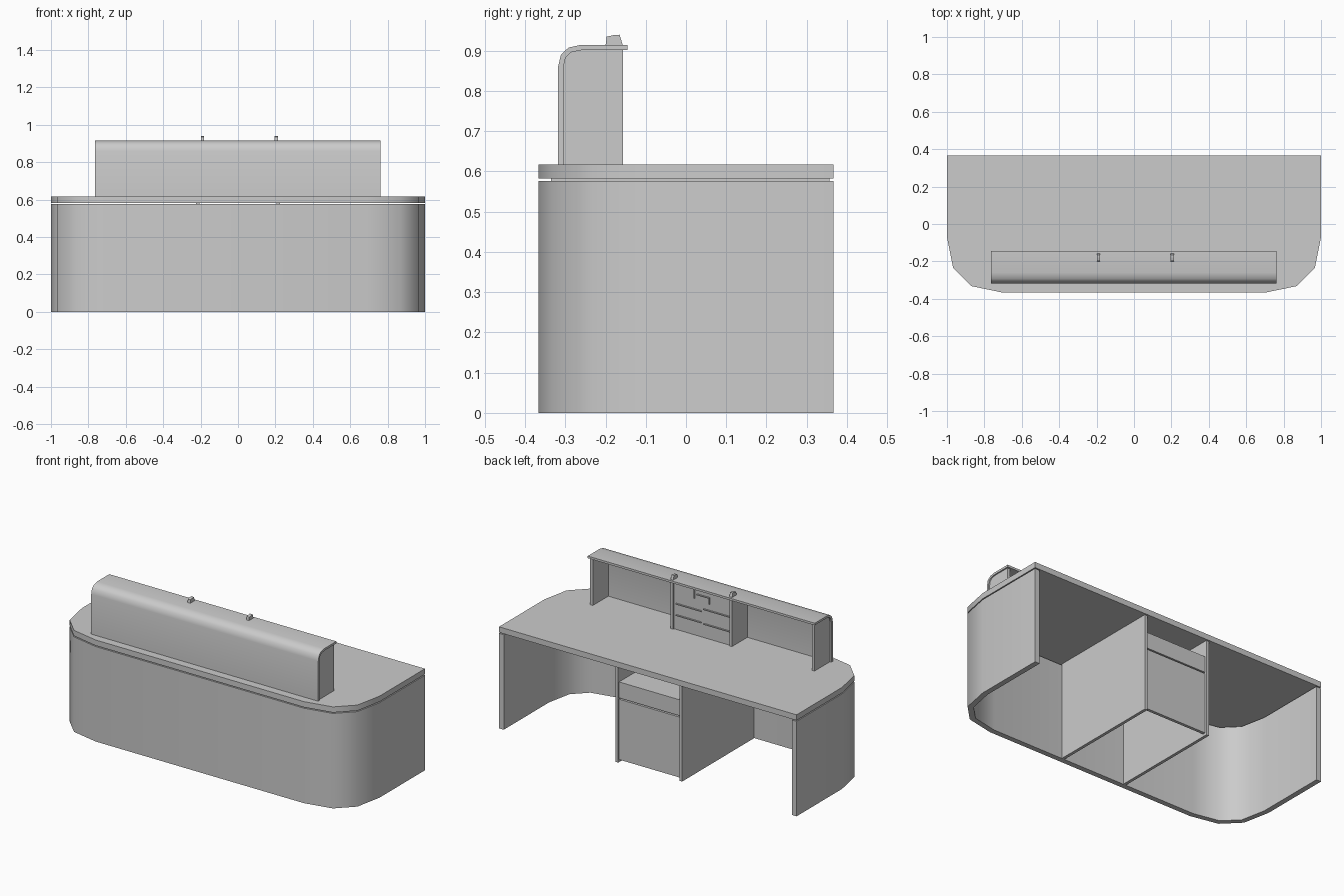
import bpy, bmesh, math
from mathutils import Vector

if "Cube" in bpy.data.objects:
    bpy.data.objects.remove(bpy.data.objects["Cube"])


def prism(name, pts, axis, a, b, smooth=False):
    """Extrude a 2D outline: 'z' takes (x, y) points, 'x' takes (y, z) points."""
    bm = bmesh.new()
    if axis == 'z':
        vs = [bm.verts.new((p[0], p[1], a)) for p in pts]
        move = Vector((0, 0, b - a))
    else:
        vs = [bm.verts.new((a, p[0], p[1])) for p in pts]
        move = Vector((b - a, 0, 0))
    face = bm.faces.new(vs)
    ext = bmesh.ops.extrude_face_region(bm, geom=[face])
    bmesh.ops.translate(bm, vec=move, verts=[g for g in ext['geom'] if isinstance(g, bmesh.types.BMVert)])
    bmesh.ops.recalc_face_normals(bm, faces=bm.faces)
    me = bpy.data.meshes.new(name)
    bm.to_mesh(me)
    bm.free()
    ob = bpy.data.objects.new(name, me)
    bpy.context.collection.objects.link(ob)
    if smooth:
        bpy.ops.object.select_all(action='DESELECT')
        ob.select_set(True)
        bpy.context.view_layer.objects.active = ob
        bpy.ops.object.shade_smooth_by_angle(angle=math.radians(40))
    return ob


def box(name, x0, x1, y0, y1, z0, z1):
    return prism(name, [(x0, y0), (x1, y0), (x1, y1), (x0, y1)], 'z', z0, z1)


def offset(pts, d):
    """Mitred parallel copy of an open path, on its right-hand side."""
    pts = [Vector(p) for p in pts]
    normals = []
    for p, q in zip(pts, pts[1:]):
        t = (q - p).normalized()
        normals.append(Vector((t.y, -t.x)))
    out = []
    for i, p in enumerate(pts):
        n0, n1 = normals[max(i - 1, 0)], normals[min(i, len(normals) - 1)]
        out.append(p + (n0 + n1) * (d / (1 + n0.dot(n1))))
    return [tuple(p) for p in out]


# Worktop outline, from back right round the front to back left
right = [(1, 0.367), (1, -0.07), (0.967, -0.235), (0.87, -0.332), (0.70, -0.367)]
outline = right + [(-x, y) for x, y in reversed(right)]
prism("worktop", outline, 'z', 0.583, 0.617, True)

# Wrap-around outer wall, open at the back
prism("outer_wall", outline + offset(outline, 0.032)[::-1], 'z', 0, 0.577, True)

# Pedestal dividers reach up to the worktop
for x, side in ((-0.215, "left"), (0.215, "right")):
    box(f"divider_{side}", x - 0.009, x + 0.009, -0.335, 0.357, 0, 0.583)

# Drawer fronts and the shelf above them
box("upper_drawer_front", -0.206, 0.206, 0.33, 0.348, 0.39, 0.487)
box("lower_drawer_front", -0.206, 0.206, 0.33, 0.348, 0.015, 0.382)
box("pedestal_shelf", -0.206, 0.206, -0.335, 0.33, 0.47, 0.487)

# Raised counter shell with rounded front edge
shell = [(-0.318, 0.617), (-0.318, 0.86), (-0.311, 0.89), (-0.292, 0.908), (-0.26, 0.915), (-0.145, 0.915)]
inner = offset(shell, 0.013)
prism("counter_shell", shell + inner[::-1], 'x', -0.764, 0.762, True)

# Upright panels under the counter
panel = inner[:-1] + [(-0.157, 0.902), (-0.157, 0.617)]
for i, x in enumerate((-0.745, -0.19, 0.205, 0.745)):
    prism(f"counter_panel_{i + 1}", panel, 'x', x - 0.009, x + 0.009)

# Utility board between the middle panels, with thin raised ledges
box("utility_board", -0.181, 0.196, -0.18, -0.165, 0.617, 0.902)
ledges = [(0.01, 0.18, 0.771, 0.777), (-0.18, -0.005, 0.787, 0.793),
          (0.01, 0.18, 0.702, 0.708), (-0.18, -0.005, 0.698, 0.704),
          (0.055, 0.061, 0.84, 0.90), (-0.045, 0.04, 0.865, 0.871),
          (-0.045, -0.039, 0.83, 0.865)]
for i, (x0, x1, z0, z1) in enumerate(ledges):
    box(f"board_ledge_{i + 1}", x0, x1, -0.165, -0.158, z0, z1)

# Small blocks on top of the counter
block = [(-0.2, 0.913), (-0.197, 0.935), (-0.18, 0.939), (-0.165, 0.94), (-0.157, 0.913)]
for x, side in ((-0.19, "left"), (0.205, "right")):
    prism(f"top_block_{side}", block, 'x', x - 0.009, x + 0.009)
